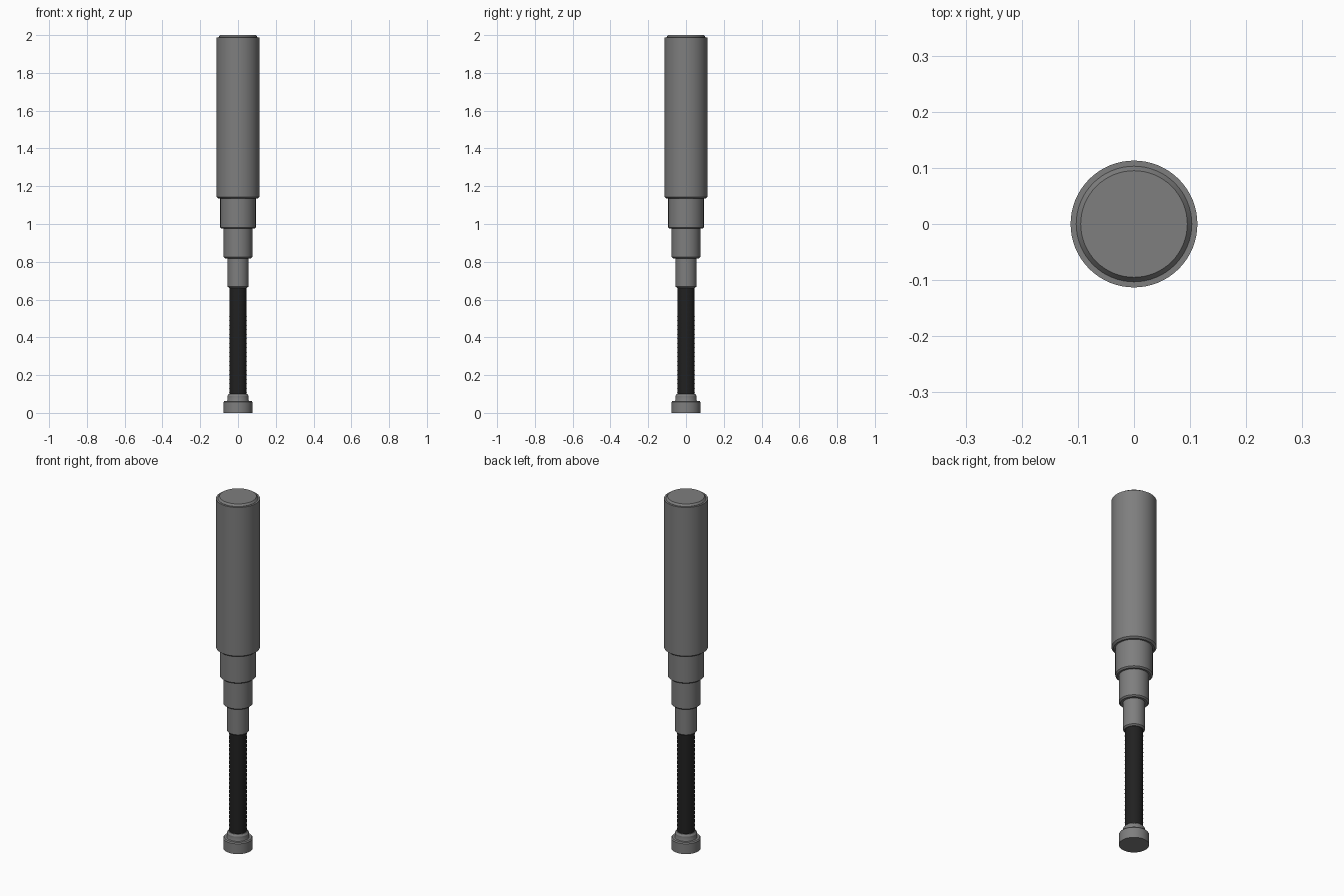
import bpy, bmesh, math

if "Cube" in bpy.data.objects:
    bpy.data.objects.remove(bpy.data.objects["Cube"])

def material(name, v):
    m = bpy.data.materials.new(name)
    m.diffuse_color = (v, v, v, 1)
    m.use_nodes = True
    m.node_tree.nodes["Principled BSDF"].inputs["Base Color"].default_value = m.diffuse_color
    return m

STEEL = material("grey_metal", 0.21)
RUBBER = material("black_grip", 0.015)

def lathe(name, profile, mat, seg=64):
    """Spin an (r, z) profile, listed bottom to top, around z with capped ends."""
    bm = bmesh.new()
    rings = []
    for r, z in profile:
        rings.append([bm.verts.new((r * math.cos(2 * math.pi * i / seg),
                                    r * math.sin(2 * math.pi * i / seg), z))
                      for i in range(seg)])
    for a, b in zip(rings, rings[1:]):
        for i in range(seg):
            j = (i + 1) % seg
            bm.faces.new((a[i], a[j], b[j], b[i]))
    bm.faces.new(rings[0][::-1])
    bm.faces.new(rings[-1])
    me = bpy.data.meshes.new(name)
    bm.to_mesh(me)
    bm.free()
    me.materials.append(mat)
    ob = bpy.data.objects.new(name, me)
    bpy.context.collection.objects.link(ob)
    bpy.ops.object.select_all(action='DESELECT')
    ob.select_set(True)
    bpy.context.view_layer.objects.active = ob
    bpy.ops.object.shade_smooth_by_angle(angle=math.radians(30))
    return ob

# main barrel with a chamfered lower rim
lathe("barrel", [(0.103, 1.135), (0.113, 1.143), (0.113, 1.988)], STEEL)

# end cap on top
lathe("end_cap", [(0.103, 1.97), (0.103, 1.989), (0.095, 2.0)], STEEL)

# telescoping tube sections
for name, r, z0, z1 in (("upper_tube", 0.094, 0.975, 1.14),
                        ("middle_tube", 0.076, 0.818, 0.98),
                        ("lower_tube", 0.056, 0.662, 0.822)):
    lathe(name, [(r - 0.008, z0), (r, z0 + 0.007), (r, z1)], STEEL)

# lightly ridged grip
N = 48
grip = [(0.0465 if i % 2 else 0.0445, 0.095 + 0.57 * i / N) for i in range(N + 1)]
lathe("grip", grip, RUBBER, 48)

# pommel with stepped collar
lathe("pommel", [(0.076, 0), (0.076, 0.058), (0.071, 0.064)], STEEL)
lathe("pommel_collar", [(0.06, 0.06), (0.056, 0.068), (0.056, 0.090), (0.049, 0.100)], STEEL)
